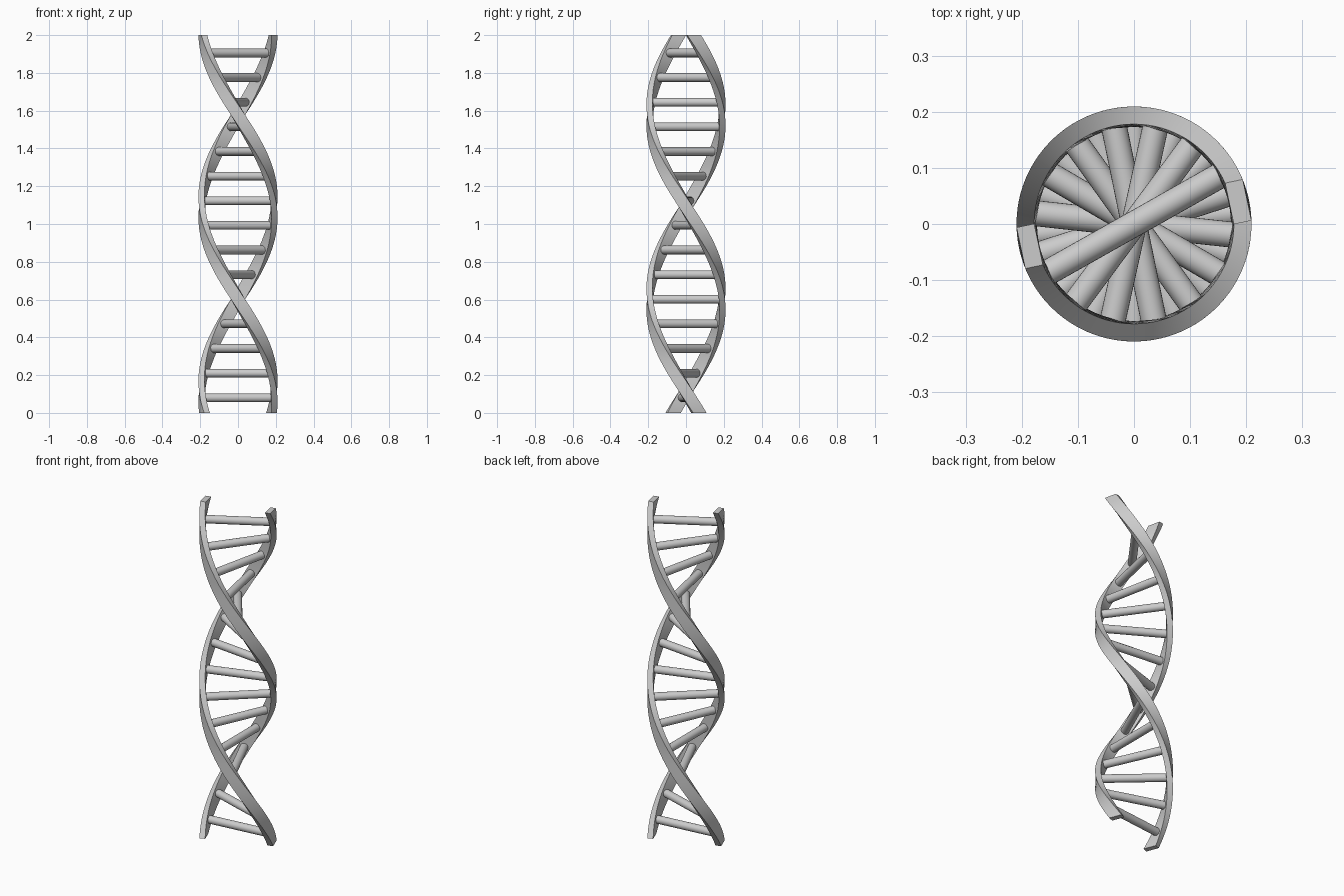
import bpy, bmesh, math
from mathutils import Matrix

if "Cube" in bpy.data.objects:
    bpy.data.objects.remove(bpy.data.objects["Cube"])

HEIGHT = 2.0
RATE = math.radians(-184.5)      # left-handed twist per unit of height
START = math.radians(201)        # strand angle at the base
R_IN, R_OUT, HALF_W = 0.174, 0.206, 0.0375
STEPS = 96


def angle_at(z):
    return START + RATE * z


def finish(bm, name):
    bmesh.ops.recalc_face_normals(bm, faces=bm.faces)
    mesh = bpy.data.meshes.new(name)
    bm.to_mesh(mesh)
    bm.free()
    obj = bpy.data.objects.new(name, mesh)
    bpy.context.collection.objects.link(obj)
    bpy.ops.object.select_all(action='DESELECT')
    obj.select_set(True)
    bpy.context.view_layer.objects.active = obj
    bpy.ops.object.shade_smooth_by_angle(angle=math.radians(40))
    return obj


# Helical strand: rectangular section swept upward, cut flat at both ends
def strand(name, offset):
    bm = bmesh.new()
    section = [(R_IN, -HALF_W), (R_OUT, -HALF_W), (R_OUT, HALF_W), (R_IN, HALF_W)]
    rings = []
    for i in range(STEPS + 1):
        z = HEIGHT * i / STEPS
        a = angle_at(z) + offset
        c, s = math.cos(a), math.sin(a)
        rings.append([bm.verts.new((r * c - t * s, r * s + t * c, z)) for r, t in section])
    for low, high in zip(rings, rings[1:]):
        for k in range(4):
            n = (k + 1) % 4
            bm.faces.new((low[k], low[n], high[n], high[k]))
    bm.faces.new(rings[0])
    bm.faces.new(rings[-1])
    finish(bm, name)


# Rung: round bar joining the two strands
def rung(name, z):
    bm = bmesh.new()
    place = (Matrix.Translation((0, 0, z)) @ Matrix.Rotation(angle_at(z), 4, 'Z')
             @ Matrix.Rotation(math.pi / 2, 4, 'Y'))
    bmesh.ops.create_cone(bm, cap_ends=True, segments=24, radius1=0.023,
                          radius2=0.023, depth=0.37, matrix=place)
    finish(bm, name)


strand("strand_a", 0)
strand("strand_b", math.pi)
for i in range(15):
    rung(f"rung_{i + 1}", 0.08 + i * 0.1304)
